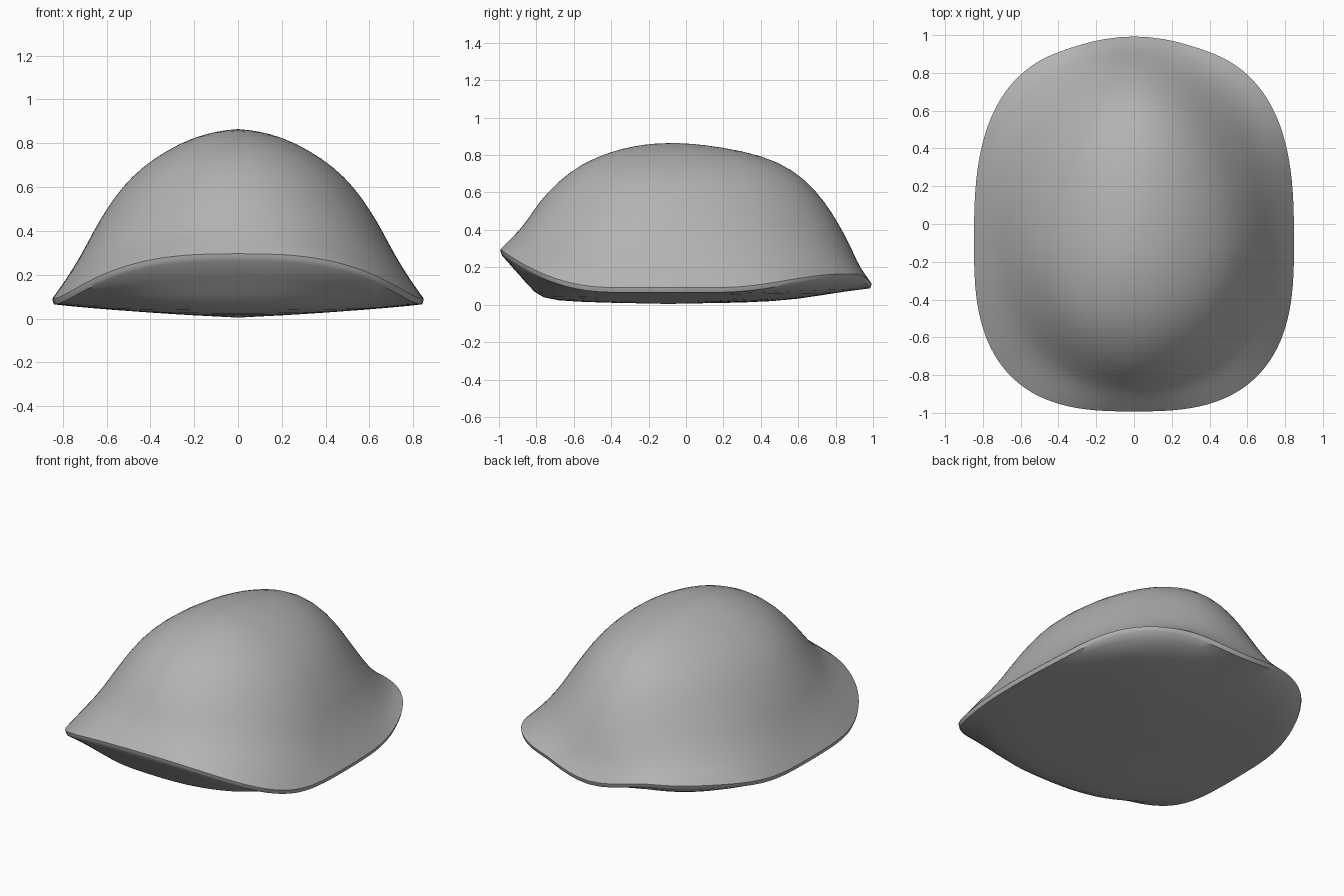
import bpy
import bmesh
from math import sin, cos, pi

cube = bpy.data.objects.get("Cube")
if cube:
    bpy.data.objects.remove(cube, do_unlink=True)

SEGMENTS = 64
CENTRE_Y = -0.1


def smooth(value):
    value = min(max(value, 0), 1)
    return value * value * (3 - 2 * value)


def signed_power(value, power):
    return abs(value) ** power * (1 if value >= 0 else -1)


def outline(half_width, front, back, exponent):
    """Rounded outline, as (x, y, signed lengthwise weight)."""
    points = []
    for i in range(SEGMENTS):
        angle = 2 * pi * i / SEGMENTS
        c, s = cos(angle), sin(angle)
        length = back - CENTRE_Y if s > 0 else CENTRE_Y - front
        x = half_width * signed_power(c, 2 / exponent)
        y = CENTRE_Y + length * signed_power(s, 2 / exponent)
        points.append((x, y, s))
    return points


def shell_ring(half_width, front, back, side_z, front_z, back_z, exponent):
    """Ring whose height blends from the sides to the ends."""
    ring = []
    for x, y, s in outline(half_width, front, back, exponent):
        end_z = back_z if s > 0 else front_z
        ring.append((x, y, side_z + (end_z - side_z) * s * s))
    return ring


def rim_ring(inset, drop):
    """Brim edge: swept up in front, raised at the rear with a small dipped tail."""
    ring = []
    for x, y, s in outline(0.85 - inset, inset - 0.995, 0.96 - inset, 2.8):
        tail = smooth(1 - abs(x) / 0.4) if s > 0 else 0
        front_rise = 0.21 * max(0, (-y - 0.4) / 0.6) ** 2.1
        rear_rise = 0.075 * smooth((y - 0.2) / 0.65)
        z = 0.09 + front_rise + rear_rise - 0.06 * tail - drop
        ring.append((x, y + 0.04 * tail, z))
    return ring


# Half width, front, back, then side, front and back heights, then roundness
DOME = [
    (0.79, -0.945, 0.93, 0.17, 0.345, 0.20, 2.5),
    (0.71, -0.90, 0.90, 0.30, 0.39, 0.27, 2.2),
    (0.66, -0.85, 0.87, 0.40, 0.45, 0.33, 2.1),
    (0.60, -0.79, 0.82, 0.50, 0.545, 0.43, 2),
    (0.53, -0.69, 0.74, 0.60, 0.655, 0.555, 2),
    (0.44, -0.56, 0.64, 0.69, 0.755, 0.67, 2),
    (0.33, -0.40, 0.50, 0.765, 0.82, 0.765, 2),
    (0.20, -0.27, 0.30, 0.83, 0.85, 0.825, 2),
    (0.08, -0.17, 0.08, 0.857, 0.862, 0.857, 2),
]
BELLY = [
    (0.45, -0.60, 0.50, 0.03, 0.015, 0.015, 2.4),
    (0.70, -0.78, 0.72, 0.05, 0.03, 0.05, 2.5),
    (0.80, -0.84, 0.88, 0.06, 0.10, 0.075, 2.6),
]

# Rings from the underside, round the lip and up to the crown
rings = [shell_ring(*row) for row in BELLY]
lip_rows = (len(rings), len(rings) + 1)
rings += [rim_ring(0.008, 0.025), rim_ring(0, 0)]
rings += [shell_ring(*row) for row in DOME]

bm = bmesh.new()
loops = [[bm.verts.new(point) for point in ring] for ring in rings]
bottom = bm.verts.new((0, CENTRE_Y, 0.003))
crown = bm.verts.new((0, CENTRE_Y + 0.05, 0.865))
for i in range(SEGMENTS):
    j = (i + 1) % SEGMENTS
    for low, high in zip(loops, loops[1:]):
        bm.faces.new((low[i], low[j], high[j], high[i]))
    bm.faces.new((bottom, loops[0][j], loops[0][i]))
    bm.faces.new((crown, loops[-1][i], loops[-1][j]))

# Keep the lip crisp
crease = bm.edges.layers.float.new("crease_edge")
for row in lip_rows:
    for i in range(SEGMENTS):
        edge = bm.edges.get((loops[row][i], loops[row][(i + 1) % SEGMENTS]))
        edge[crease] = 0.9
bmesh.ops.recalc_face_normals(bm, faces=bm.faces)

mesh = bpy.data.meshes.new("domed_shell")
bm.to_mesh(mesh)
bm.free()
shell = bpy.data.objects.new("domed_shell", mesh)
bpy.context.collection.objects.link(shell)

# Plain grey finish
grey = bpy.data.materials.new("plain_grey")
grey.use_nodes = True
colour = (0.45, 0.45, 0.45, 1)
grey.diffuse_color = colour
grey.node_tree.nodes["Principled BSDF"].inputs["Base Color"].default_value = colour
mesh.materials.append(grey)

subdivision = shell.modifiers.new("smooth_surface", "SUBSURF")
subdivision.levels = subdivision.render_levels = 1

bpy.ops.object.select_all(action="DESELECT")
shell.select_set(True)
bpy.context.view_layer.objects.active = shell
bpy.ops.object.shade_smooth_by_angle(angle=pi / 4)
